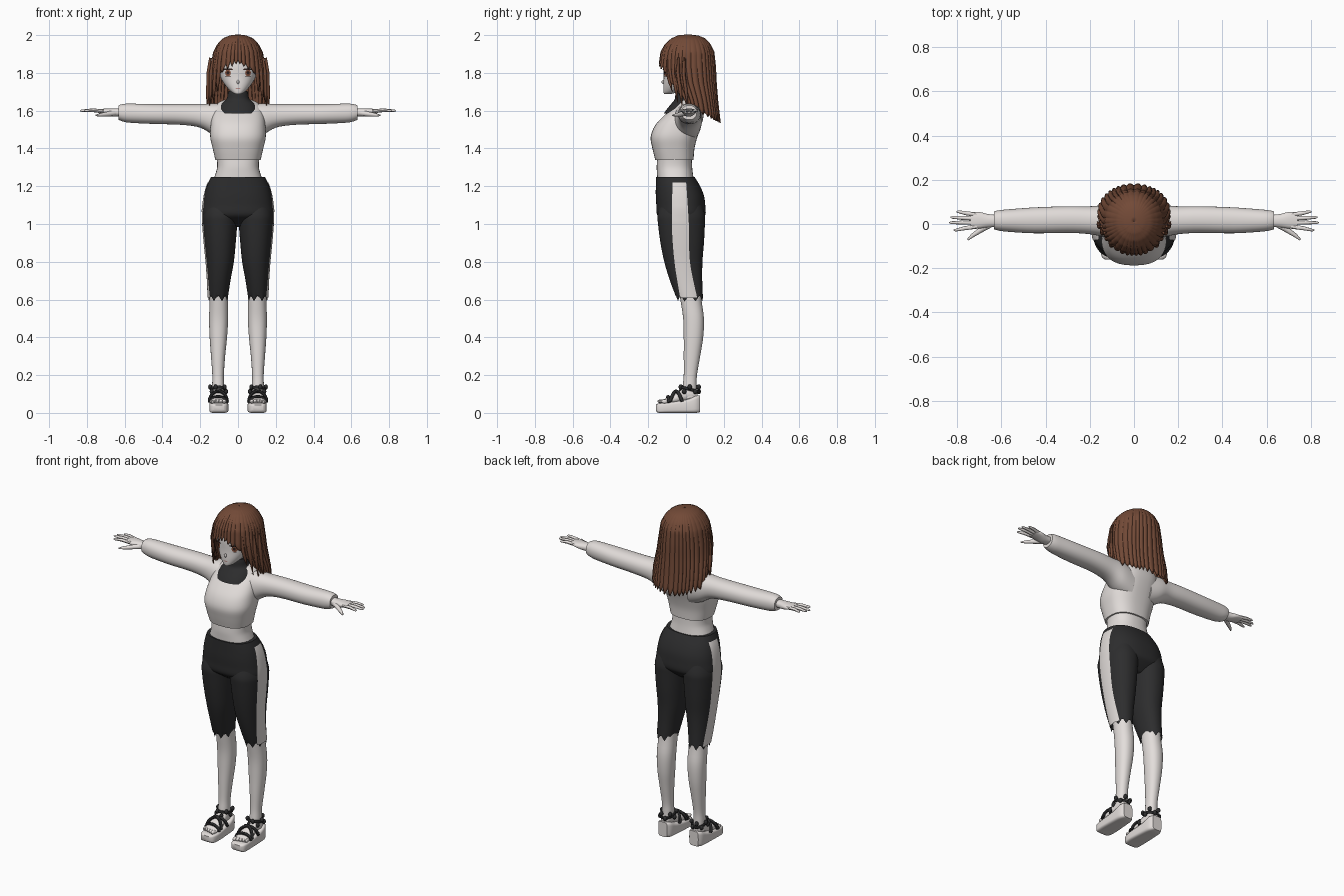
import bpy, bmesh, math, random
from mathutils import Matrix, Vector

random.seed(4)
cube = bpy.data.objects.get("Cube")
if cube:
    bpy.data.objects.remove(cube)


def material(name, r, g, b):
    m = bpy.data.materials.new(name)
    m.use_nodes = True
    m.diffuse_color = (r, g, b, 1)
    m.node_tree.nodes["Principled BSDF"].inputs["Base Color"].default_value = (r, g, b, 1)
    return m


SKIN = material("pale skin", .77, .73, .71)
CLOTH = material("off white cloth", .75, .71, .69)
DARK = material("charcoal cloth", .026, .026, .027)
HAIR = material("brown hair", .17, .068, .038)
IRIS = material("amber brown iris", .25, .09, .05)
INK = material("dark lash", .03, .015, .012)
WHITE = material("eye white", .85, .84, .83)
LIP = material("soft pink lip", .5, .28, .26)


def dress(ob, mats, mirror=False):
    """Materials, smooth shading and mirroring for a finished part."""
    ob.data.materials.clear()
    for m in mats:
        ob.data.materials.append(m)
    bpy.ops.object.select_all(action='DESELECT')
    ob.select_set(True)
    bpy.context.view_layer.objects.active = ob
    bpy.ops.object.shade_smooth_by_angle(angle=math.radians(45))
    if mirror:
        ob.modifiers.new("mirror", 'MIRROR').use_mirror_merge = False
    return ob


def finish(bm, name, mats, mirror=False):
    bmesh.ops.recalc_face_normals(bm, faces=bm.faces)
    me = bpy.data.meshes.new(name)
    bm.to_mesh(me)
    bm.free()
    ob = bpy.data.objects.new(name, me)
    bpy.context.collection.objects.link(ob)
    return dress(ob, mats, mirror)


def refine(rows, k=4):
    """Smoothly subdivide a list of cross-section rows."""
    out = []
    for i in range(len(rows) - 1):
        p0, p1, p2 = rows[max(i - 1, 0)], rows[i], rows[i + 1]
        p3 = rows[min(i + 2, len(rows) - 1)]
        for s in range(k):
            t = s / k
            out.append([.5 * (2 * b + (c - a) * t + (2 * a - 5 * b + 4 * c - d) * t * t
                              + (3 * b - a - 3 * c + d) * t ** 3)
                        for a, b, c, d in zip(p0, p1, p2, p3)])
    return out + [list(rows[-1])]


def at(rows, t):
    """Section at t, linear between rows."""
    for a, b in zip(rows, rows[1:]):
        if min(a[0], b[0]) <= t <= max(a[0], b[0]) and a[0] != b[0]:
            f = (t - a[0]) / (b[0] - a[0])
            return [p + (q - p) * f for p, q in zip(a, b)]
    return min(rows, key=lambda r: abs(r[0] - t))


def bulge(d, r, n):
    return max(0, 1 - abs(d / r) ** n) ** (1 / n)


def loft(name, rows, mats, axis='z', n=2.2, seg=32, mirror=False, teeth=0, under=None):
    """Skin superellipse sections (t, u0, u1, v0, v1) along an axis."""
    bm, rings = bmesh.new(), []
    rows = refine(rows)
    for i, (t, u0, u1, v0, v1) in enumerate(rows):
        ring = []
        for j in range(seg):
            a = 2 * math.pi * j / seg
            c, s = math.cos(a), math.sin(a)
            u = (u0 + u1) / 2 + (u1 - u0) / 2 * math.copysign(abs(c) ** (2 / n), c)
            v = (v0 + v1) / 2 + (v1 - v0) / 2 * math.copysign(abs(s) ** (2 / n), s)
            w = t
            if teeth and i == len(rows) - 1:
                w += .035 * abs(2 * (j * teeth / seg % 1) - 1) - .01
            ring.append(bm.verts.new({'z': (u, v, w), 'x': (w, u, v), 'y': (u, w, v)}[axis]))
        rings.append(ring)
    for a, b in zip(rings, rings[1:]):
        for j in range(seg):
            k = (j + 1) % seg
            bm.faces.new((a[j], a[k], b[k], b[j]))
    bm.faces.new(rings[0])
    if not teeth:
        bm.faces.new(rings[-1])
    bmesh.ops.recalc_face_normals(bm, faces=bm.faces)
    if under:
        for f in bm.faces:
            f.material_index = int(f.normal.z < -.7 and f.calc_center_median().z < under)
    return finish(bm, name, mats, mirror)


def sym(rows):
    return [(z, -x, x, f, b) for z, x, f, b in rows]


def tube(name, pts, radii, mat, mirror=True):
    """Round tapered tube through points."""
    cu = bpy.data.curves.new(name, 'CURVE')
    cu.dimensions, cu.bevel_depth, cu.bevel_resolution, cu.use_fill_caps = '3D', 1, 2, True
    sp = cu.splines.new('POLY')
    sp.points.add(len(pts) - 1)
    for p, co, r in zip(sp.points, pts, radii):
        p.co, p.radius = (*co, 1), r
    ob = bpy.data.objects.new(name, cu)
    bpy.context.collection.objects.link(ob)
    bpy.ops.object.select_all(action='DESELECT')
    ob.select_set(True)
    bpy.context.view_layer.objects.active = ob
    bpy.ops.object.convert(target='MESH')
    return dress(bpy.context.view_layer.objects.active, [mat], mirror)


def balls(name, items, mat, mirror=True):
    """Several stretched spheres as one part: (centre, size)."""
    bm = bmesh.new()
    for co, size in items:
        bmesh.ops.create_uvsphere(bm, u_segments=12, v_segments=8, radius=1,
                                  matrix=Matrix.Translation(co) @ Matrix.Diagonal((*size, 1)))
    return finish(bm, name, [mat], mirror)


# Torso, collar and waist
loft("sweater_body", sym([(1.34, .12, -.163, .04), (1.4, .134, -.178, .045), (1.46, .147, -.187, .06),
     (1.52, .145, -.165, .08), (1.57, .14, -.12, .093), (1.61, .13, -.075, .09),
     (1.645, .1, -.04, .07), (1.66, .06, -.02, .05)]), [CLOTH], n=2.5, seg=48)
loft("collar", sym([(1.585, .105, -.117, .08), (1.61, .105, -.1, .085), (1.64, .09, -.075, .075),
     (1.66, .062, -.06, .06), (1.69, .054, -.056, .055), (1.705, .05, -.052, .05)]), [DARK])
loft("neck", sym([(1.66, .04, -.04, .045), (1.78, .04, -.04, .05)]), [SKIN])
loft("waist", sym([(1.21, .138, -.15, .045), (1.27, .118, -.154, .036), (1.31, .11, -.155, .032),
     (1.37, .115, -.15, .03)]), [SKIN], n=2.4)

# Sleeves and hands
loft("sleeves", [(.06, -.07, .08, 1.44, 1.635), (.13, -.06, .085, 1.47, 1.638), (.2, -.046, .08, 1.51, 1.635),
     (.3, -.04, .08, 1.525, 1.635), (.45, -.042, .075, 1.53, 1.635), (.57, -.035, .066, 1.536, 1.637),
     (.61, -.03, .062, 1.543, 1.635), (.632, -.024, .057, 1.552, 1.628)], [CLOTH], 'x', mirror=True)
loft("palms", [(.61, -.012, .04, 1.572, 1.612), (.66, -.016, .045, 1.569, 1.612),
     (.7, -.02, .054, 1.578, 1.611), (.74, -.018, .05, 1.587, 1.608)], [SKIN], 'x', mirror=True)
for i, (y, tx, ty) in enumerate([(-.011, .815, -.028), (.007, .836, .006), (.025, .83, .03), (.042, .803, .056)]):
    tube("finger_%d" % (i + 1), [(.71, y, 1.597), ((.72 + tx) / 2, (y + ty) / 2, 1.602),
         (tx - .008, ty, 1.6), (tx, ty, 1.599)], [.01, .009, .006, .002], SKIN)
tube("thumb", [(.65, .0, 1.588), (.69, -.025, 1.582), (.73, -.052, 1.577), (.752, -.071, 1.575)],
     [.016, .013, .009, .004], SKIN)

# Cropped trousers
hip = sym([(1.25, .143, -.16, .045), (1.2, .165, -.16, .075), (1.15, .178, -.16, .095),
           (1.1, .185, -.157, .102), (1.05, .188, -.153, .103), (1.02, .165, -.12, .08),
           (.985, .1, -.07, .04)])
thigh = [(1.12, .0, .17, -.13, .08), (1.05, 0, .186, -.15, .1), (1, .004, .186, -.148, .1),
         (.9, .012, .178, -.135, .095), (.8, .022, .168, -.115, .087), (.7, .04, .161, -.085, .086),
         (.6, .055, .157, -.047, .09)]
loft("trouser_hips", hip, [DARK], n=2.4, seg=64)
loft("trouser_legs", thigh, [DARK], seg=64, mirror=True, teeth=8)

# Side stripe plates that follow the trouser surface
bands = refine([(1.22, -.035, .036), (1, -.03, .045), (.8, -.02, .041), (.61, .014, .045)], 10)
surfaces = [(refine(hip), 2.4), (refine(thigh), 2.2)]
bm, grid = bmesh.new(), []
for z, mid, half in bands:
    line = []
    for j in range(9):
        y, xs = mid + half * (j / 4 - 1), []
        for rows, n in surfaces:
            if rows[-1][0] <= z <= rows[0][0]:
                _, x0, x1, y0, y1 = at(rows, z)
                xs.append((x0 + x1) / 2 + (x1 - x0) / 2 * bulge(y - (y0 + y1) / 2, (y1 - y0) / 2, n))
        line.append(bm.verts.new((max(xs) + .004, y, z)))
    grid.append(line)
for a, b in zip(grid, grid[1:]):
    for j in range(8):
        bm.faces.new((a[j], b[j], b[j + 1], a[j + 1]))
finish(bm, "side_stripes", [CLOTH], True)

# Lower legs and feet
loft("lower_legs", [(.72, .05, .15, -.05, .075), (.6, .052, .15, -.03, .082), (.5, .052, .153, -.015, .095),
     (.4, .058, .15, -.012, .091), (.3, .068, .143, -.012, .075), (.2, .075, .136, -.012, .058),
     (.14, .074, .137, -.017, .056), (.08, .076, .136, -.02, .06)], [SKIN], mirror=True)
loft("feet", [(.062, .088, .125, .07, .11), (.04, .077, .135, .07, .13), (0, .072, .138, .06, .135),
     (-.05, .065, .142, .05, .105), (-.1, .06, .146, .045, .08), (-.125, .064, .142, .045, .07)],
     [SKIN], 'y', mirror=True)
balls("toes", [((.073 + .017 * i, -.132 + .005 * i, .061), (.011 - .001 * i, .019, .011))
               for i in range(5)], SKIN)

# Wedge sandals
loft("wedge_soles", [(-.16, .075, .132, .012, .042), (-.145, .058, .147, 0, .05), (-.1, .05, .152, 0, .055),
     (0, .055, .15, 0, .07), (.05, .06, .147, 0, .09), (.074, .074, .134, .004, .092)],
     [CLOTH, DARK], 'y', n=5, mirror=True, under=.02)


def strap(name, y0, y1, base, top, r):
    pts = [(.104 - .047 * math.cos(a), y0 + (y1 - y0) * i / 12, base + (top - base) * math.sin(a))
           for i in range(13) for a in [math.pi * i / 12]]
    tube(name, pts, [r] * 13, DARK)


strap("toe_strap", -.1, -.09, .055, .086, .009)
strap("cross_strap_a", -.085, -.02, .06, .115, .009)
strap("cross_strap_b", -.02, -.085, .06, .115, .009)
tube("ankle_strap", [(.105 + .036 * math.cos(a), .02 + .046 * math.sin(a), .125 - .012 * math.sin(a))
     for i in range(25) for a in [math.pi * i / 12]], [.008] * 25, DARK)
balls("strap_petals", [((.105 + .042 * math.cos(a), .02 + .05 * math.sin(a), .125 + .012 * (-1) ** i),
                        (.011, .012, .014)) for i in range(10) for a in [math.pi * i / 5]], DARK)

# Head and face
head = sym([(1.687, .012, -.115, -.085), (1.7, .036, -.119, -.04), (1.735, .068, -.12, .02),
            (1.78, .094, -.118, .08), (1.85, .108, -.118, .11), (1.91, .1, -.1, .11),
            (1.95, .07, -.06, .08), (1.965, .03, 0, .04)])
loft("head", head, [SKIN], seg=48)
head = refine(head)
balls("nose", [((0, -.121, 1.752), (.007, .008, .011))], SKIN, False)


def decal(name, cx, cz, w, h, mat, off, mirror=True):
    """Thin oval laid on the face."""
    def spot(x, z):
        _, _, r, f, b = at(head, z)
        return bm.verts.new((x, (f + b) / 2 - (b - f) / 2 * bulge(x, r, 2.2) - off, z))
    bm = bmesh.new()
    rings = [[spot(cx + w * s * math.cos(a), cz + h * s * math.sin(a))
              for i in range(20) for a in [math.pi * i / 10]] for s in (.4, .75, 1)]
    bm.faces.new(rings[0])
    for a, b in zip(rings, rings[1:]):
        for i in range(20):
            k = (i + 1) % 20
            bm.faces.new((a[i], a[k], b[k], b[i]))
    finish(bm, name, [mat], mirror)


decal("eye_whites", .053, 1.8, .025, .018, WHITE, .002)
decal("irises", .053, 1.8, .015, .018, IRIS, .004)
decal("pupils", .053, 1.801, .007, .009, INK, .006)
decal("upper_lashes", .054, 1.819, .028, .005, INK, .007)
decal("lower_lashes", .054, 1.782, .016, .0015, INK, .004)
decal("mouth", 0, 1.718, .014, .003, LIP, .002, False)

# Hair: one shell with fringe, long sides and pointed locks
shape = sym([(2, .001, .01, .012), (1.996, .04, -.04, .06), (1.98, .078, -.075, .1), (1.95, .106, -.108, .127),
             (1.91, .127, -.129, .146), (1.83, .139, -.139, .154), (1.75, .147, -.122, .157),
             (1.65, .158, -.07, .165), (1.5, .155, -.03, .182)])
hem = [(0, 1.85), (15, 1.83), (35, 1.80), (47, 1.75), (56, 1.68), (68, 1.62), (100, 1.58), (140, 1.545), (180, 1.53)]
COLS, ROWS, LOCKS = 288, 26, 36
drop = [random.uniform(.4, 1) for _ in range(LOCKS)]
bm, grid = bmesh.new(), []
for i in range(COLS):
    a = 2 * math.pi * i / COLS
    deg = math.degrees(min(a, 2 * math.pi - a))
    lock = (i / COLS * LOCKS + .3 * math.sin(5 * a)) % LOCKS
    edge = abs(2 * (lock % 1) - 1)
    low = at(hem, deg)[1] + .045 * edge * drop[int(lock)]
    column = []
    for j in range(ROWS + 1):
        t = j / ROWS
        z = 2 - (2 - low) * t ** 1.7
        _, _, r, f, b = at(shape, z)
        g = 1 + (.03 - .07 * edge ** 2) * t
        column.append(bm.verts.new((r * g * math.sin(a), (f + b) / 2 - (b - f) / 2 * g * math.cos(a), z)))
    grid.append(column)
for i in range(COLS):
    a, b = grid[i], grid[(i + 1) % COLS]
    for j in range(ROWS):
        bm.faces.new((a[j], b[j], b[j + 1], a[j + 1]))
hair = finish(bm, "hair", [HAIR])
solid = hair.modifiers.new("thickness", 'SOLIDIFY')
solid.thickness, solid.offset = .007, 0

# Loose wisps framing the face
for i, (x, y, low) in enumerate([(.098, -.085, 1.7), (.118, -.055, 1.64), (.138, -.03, 1.61), (.152, .0, 1.6)]):
    tube("face_wisp_%d" % (i + 1), [(x - .005, y - .01, 1.88), (x + .004, y - .012, 1.8),
         (x + .008, y, (low + 1.8) / 2), (x + .014, y + .012, low)], [.006, .011, .009, .001], HAIR)
